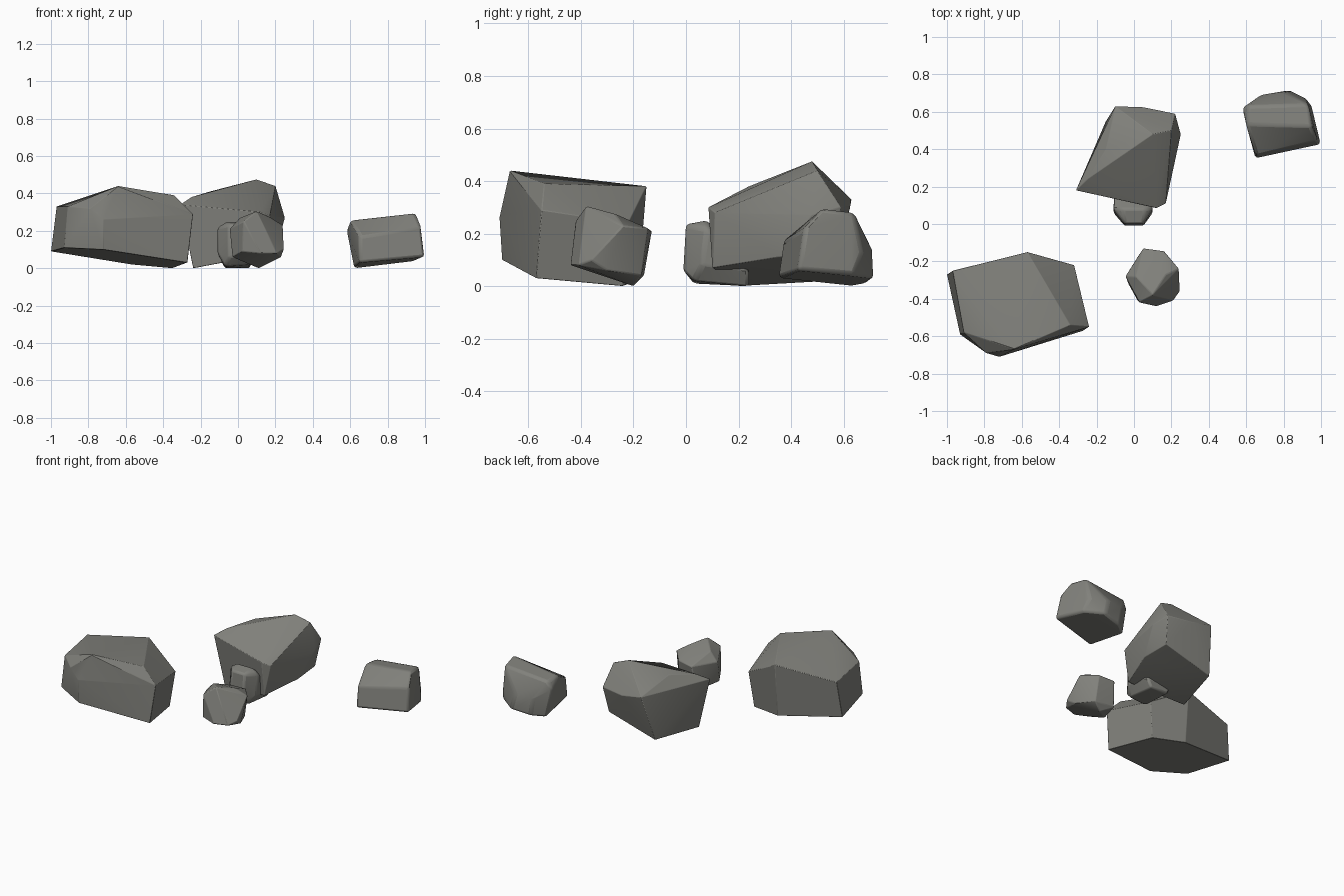
import bpy
import bmesh
import math

# Remove the default object
default_cube = bpy.data.objects.get("Cube")
if default_cube:
    bpy.data.objects.remove(default_cube, do_unlink=True)

# One shared stone colour
stone = bpy.data.materials.new("warm_grey_stone")
stone.use_nodes = True
colour = (0.22, 0.22, 0.2, 1)
stone.diffuse_color = colour
shader = next(node for node in stone.node_tree.nodes if node.type == 'BSDF_PRINCIPLED')
shader.inputs["Base Color"].default_value = colour
shader.inputs["Roughness"].default_value = 0.8


def make_rock(name, base, shoulder, crown, edge_width):
    """Wrap a convex stone around its base, shoulder and crown corners."""
    bm = bmesh.new()
    for corner in base + shoulder + crown:
        bm.verts.new(corner)
    result = bmesh.ops.convex_hull(bm, input=bm.verts[:])
    unused = {item for item in result["geom_interior"] + result["geom_unused"]
              if isinstance(item, bmesh.types.BMVert)}
    bmesh.ops.delete(bm, geom=list(unused), context='VERTS')
    # Join nearly flat neighbours into broad chipped planes
    bmesh.ops.dissolve_limit(bm, angle_limit=math.radians(5),
                             verts=bm.verts[:], edges=bm.edges[:])
    bmesh.ops.recalc_face_normals(bm, faces=bm.faces[:])

    mesh = bpy.data.meshes.new(name)
    bm.to_mesh(mesh)
    bm.free()
    mesh.materials.append(stone)
    rock = bpy.data.objects.new(name, mesh)
    bpy.context.collection.objects.link(rock)

    # Worn edges
    bevel = rock.modifiers.new("worn_edges", 'BEVEL')
    bevel.width = edge_width
    bevel.segments = 2
    bevel.limit_method = 'ANGLE'
    bevel.angle_limit = math.radians(25)

    bpy.ops.object.select_all(action='DESELECT')
    rock.select_set(True)
    bpy.context.view_layer.objects.active = rock
    bpy.ops.object.shade_smooth_by_angle(angle=math.radians(25))
    return rock


# Broad boulder at the front right
make_rock(
    "large_front_boulder",
    base=[(-1, -.27, .09), (-.93, -.59, .11), (-.72, -.7, .1),
          (-.27, -.57, .03), (-.35, -.24, 0), (-.57, -.18, .02)],
    shoulder=[(-.97, -.25, .33), (-.91, -.58, .33), (-.79, -.69, .32),
              (-.72, -.71, .26), (-.24, -.55, .29), (-.32, -.22, .24)],
    crown=[(-.64, -.67, .44), (-.34, -.54, .39), (-.57, -.15, .38)],
    edge_width=.003,
)

# Tall leaning boulder at the back
make_rock(
    "tall_back_boulder",
    base=[(-.24, .2, 0), (.13, .1, .07), (.21, .35, .11),
          (.2, .55, .12), (-.15, .55, .02)],
    shoulder=[(-.31, .18, .34), (.12, .085, .3), (.17, .11, .28),
              (.25, .48, .27), (.22, .59, .3), (.05, .625, .3), (-.1, .63, .33)],
    crown=[(-.25, .24, .38), (.2, .5, .44), (.1, .48, .475), (-.15, .4, .41)],
    edge_width=.003,
)

# Little stone tucked under the tall boulder
make_rock(
    "small_tucked_stone",
    base=[(-.07, .03, .01), (.06, .03, .02), (-.07, .24, 0), (.06, .24, 0)],
    shoulder=[(-.11, .06, .08), (-.05, -.01, .06), (.05, -.01, .06),
              (.1, .06, .08), (.09, .24, .06), (-.1, .24, .06)],
    crown=[(-.11, .08, .22), (-.05, 0, .235), (.05, 0, .235),
           (.1, .08, .22), (-.06, .08, .25), (.06, .08, .25)],
    edge_width=.012,
)

# Faceted stone at the front
make_rock(
    "faceted_front_stone",
    base=[(-.03, -.32, .06), (.02, -.41, .09), (.11, -.2, 0),
          (.03, -.16, .04), (.17, -.17, .04), (.23, -.3, .06)],
    shoulder=[(-.045, -.28, .21), (.24, -.24, .23), (.245, -.36, .1),
              (.12, -.44, .08), (.21, -.41, .08), (.03, -.42, .25)],
    crown=[(.1, -.38, .305), (.01, -.28, .27), (.17, -.27, .275),
           (.16, -.145, .22), (.05, -.13, .21)],
    edge_width=.005,
)

# Worn block standing apart
make_rock(
    "separate_worn_block",
    base=[(.65, .35, .03), (1, .425, .06), (.62, .63, 0),
          (.7, .69, .01), (.83, .715, .03), (.95, .63, .04)],
    shoulder=[(.65, .37, .17), (.98, .45, .22), (.58, .62, .2),
              (.68, .69, .13), (.8, .71, .14), (.92, .67, .14)],
    crown=[(.6, .53, .255), (.95, .52, .295), (.93, .64, .28), (.61, .63, .25)],
    edge_width=.015,
)
